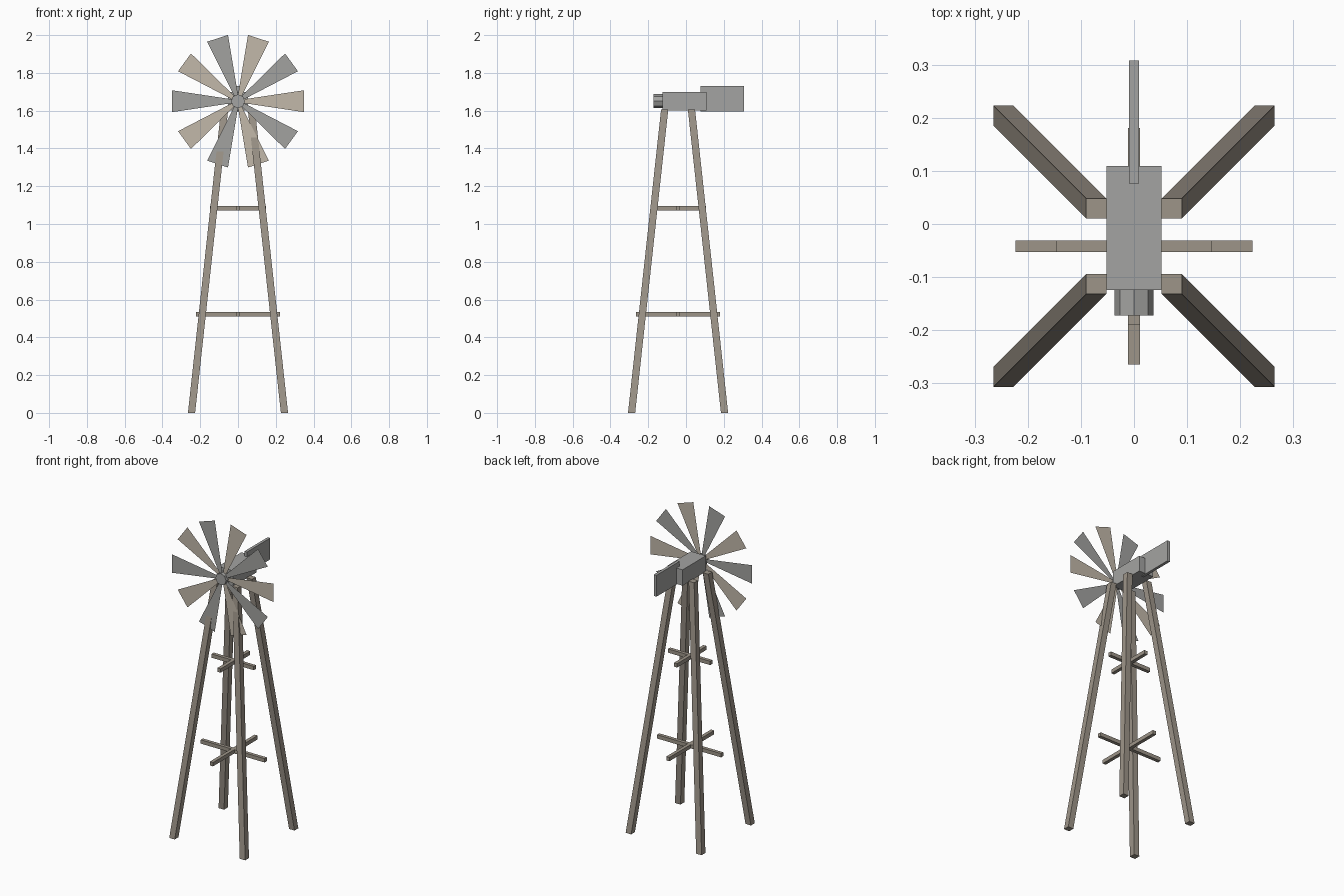
import bpy
from math import sin, cos, pi

if "Cube" in bpy.data.objects:
    bpy.data.objects.remove(bpy.data.objects["Cube"])

CY = -0.042      # tower axis in y
HUB_Z = 1.65     # wheel centre height


def material(name, rgb):
    m = bpy.data.materials.new(name)
    m.diffuse_color = (*rgb, 1)
    m.use_nodes = True
    m.node_tree.nodes["Principled BSDF"].inputs["Base Color"].default_value = m.diffuse_color
    return m


wood = material("weathered_wood", (0.34, 0.30, 0.25))
metal = material("grey_metal", (0.37, 0.37, 0.36))
dark_blade = material("grey_blade", (0.36, 0.36, 0.35))
light_blade = material("tan_blade", (0.54, 0.48, 0.40))


def mesh_object(name, verts, faces, mat):
    me = bpy.data.meshes.new(name)
    me.from_pydata(verts, [], faces)
    me.materials.append(mat)
    ob = bpy.data.objects.new(name, me)
    bpy.context.collection.objects.link(ob)
    return ob


def prism(name, bottom, top, half, mat):
    """Box between two centres with level end faces (sheared if they differ)."""
    hx, hy = half
    signs = [(-1, -1), (1, -1), (1, 1), (-1, 1)]
    verts = [(c[0] + sx * hx, c[1] + sy * hy, c[2])
             for c in (bottom, top) for sx, sy in signs]
    faces = [(3, 2, 1, 0), (4, 5, 6, 7)]
    faces += [(i, (i + 1) % 4, (i + 1) % 4 + 4, i + 4) for i in range(4)]
    return mesh_object(name, verts, faces, mat)


def box(name, x, y, z, mat):
    cx, cy = sum(x) / 2, sum(y) / 2
    return prism(name, (cx, cy, z[0]), (cx, cy, z[1]),
                 ((x[1] - x[0]) / 2, (y[1] - y[0]) / 2), mat)


# Four splayed legs
for sx, side in ((-1, "left"), (1, "right")):
    for sy, end in ((-1, "front"), (1, "back")):
        prism(f"{end}_{side}_leg",
              (sx * 0.246, CY + sy * 0.246, 0),
              (sx * 0.071, CY + sy * 0.071, 1.605), (0.019, 0.019), wood)

# Two levels of crossed braces
for level, reach, z in (("lower", 0.223, (0.509, 0.533)),
                        ("upper", 0.147, (1.071, 1.095))):
    box(f"{level}_brace_across", (-reach, reach), (CY - 0.011, CY + 0.011), z, wood)
    box(f"{level}_brace_along", (-0.011, 0.011), (CY - reach, CY + reach), z, wood)

# Gear housing and tail vane
box("gear_housing", (-0.052, 0.052), (-0.124, 0.109), (1.60, 1.70), metal)
box("tail_vane", (-0.009, 0.009), (0.076, 0.308), (1.595, 1.73), metal)

# Wheel hub
bpy.ops.mesh.primitive_cylinder_add(vertices=8, radius=0.037, depth=0.049,
                                    location=(0, -0.1475, HUB_Z),
                                    rotation=(pi / 2, 0, 0))
hub = bpy.context.object
hub.name = "wheel_hub"
hub.data.materials.append(metal)

# Ten flat tapered blades in alternating colours
profile = [(0.03, -0.010), (0.35, -0.058), (0.35, 0.058), (0.03, 0.010)]
for i in range(10):
    a = i * pi / 5
    y = -0.156 if i % 2 else -0.148
    verts = [(r * cos(a) - w * sin(a), y, HUB_Z + r * sin(a) + w * cos(a))
             for r, w in profile]
    mesh_object(f"blade_{i + 1}", verts, [(0, 1, 2, 3)],
                dark_blade if i % 2 else light_blade)
